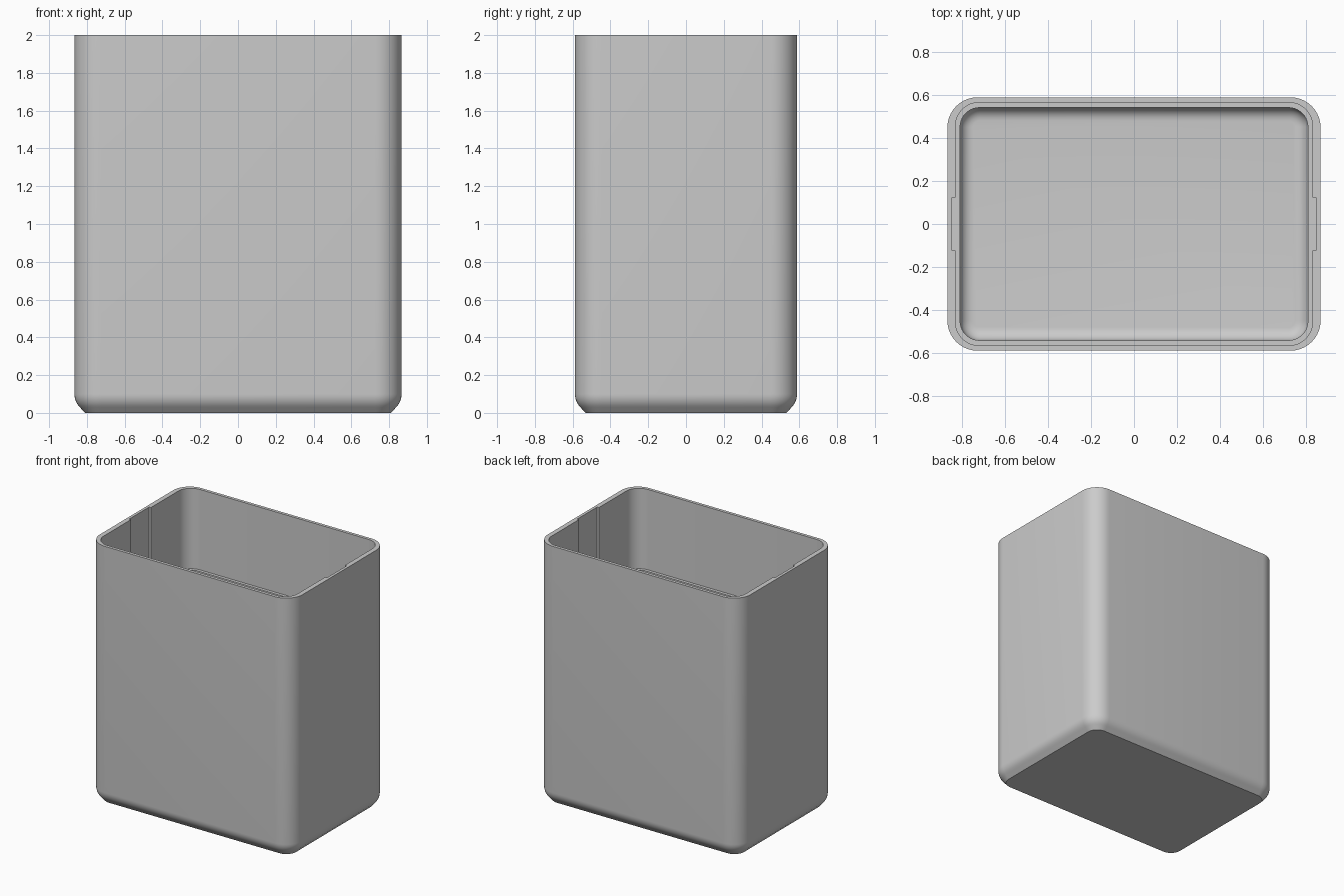
import bpy, bmesh, math

if "Cube" in bpy.data.objects:
    bpy.data.objects.remove(bpy.data.objects["Cube"])

grey = bpy.data.materials.new("plain grey")
grey.use_nodes = True
colour = (0.6, 0.6, 0.6, 1)
grey.diffuse_color = colour
grey.node_tree.nodes["Principled BSDF"].inputs["Base Color"].default_value = colour

STEPS = 10                # segments per rounded corner
OUTER = (0.866, 0.588)    # half width and half depth of the shell
UPPER = (0.829, 0.564)    # cavity above the ledge
LOWER = (0.807, 0.540)    # cavity below the ledge
LEDGE, FLOOR = 1.38, 0.05


def ring(bm, half, radius, z, inset=0.0):
    """One rounded rectangle of vertices, shrunk evenly by the inset."""
    verts = []
    r = radius - inset
    for corner, (sx, sy) in enumerate([(1, 1), (-1, 1), (-1, -1), (1, -1)]):
        for i in range(STEPS + 1):
            a = (corner + i / STEPS) * math.pi / 2
            verts.append(bm.verts.new((sx * (half[0] - radius) + r * math.cos(a),
                                       sy * (half[1] - radius) + r * math.sin(a), z)))
    return verts


def bridge(bm, a, b):
    n = len(a)
    for i in range(n):
        j = (i + 1) % n
        bm.faces.new((a[i], a[j], b[j], b[i]))


bm = bmesh.new()
rings = []

# Outside: chamfered foot blending by an arc into the straight wall
rings.append(ring(bm, OUTER, 0.14, 0, 0.056))
for i in range(7):
    a = math.radians(45) * (1 - i / 6)
    rings.append(ring(bm, OUTER, 0.14, 0.1 - 0.1 * math.sin(a), 0.1 * (1 - math.cos(a))))
rings.append(ring(bm, OUTER, 0.14, 2))

# Inside: upper cavity, ledge, lower cavity, rounded floor edge
rings.append(ring(bm, UPPER, 0.11, 2))
rings.append(ring(bm, UPPER, 0.11, LEDGE))
rings.append(ring(bm, LOWER, 0.09, LEDGE))
for i in range(7):
    a = math.radians(90) * i / 6
    rings.append(ring(bm, LOWER, 0.09, FLOOR + 0.06 * (1 - math.sin(a)),
                      0.06 * (1 - math.cos(a))))

for a, b in zip(rings, rings[1:]):
    bridge(bm, a, b)
bm.faces.new(rings[0])
bm.faces.new(rings[-1])
bmesh.ops.recalc_face_normals(bm, faces=bm.faces)

mesh = bpy.data.meshes.new("bin_shell")
bm.to_mesh(mesh)
bm.free()
mesh.materials.append(grey)
shell = bpy.data.objects.new("bin_shell", mesh)
bpy.context.collection.objects.link(shell)
bpy.context.view_layer.objects.active = shell

# Shallow slot down the inside of each short wall, open at the rim
for side in (-1, 1):
    bpy.ops.mesh.primitive_cube_add(size=1, location=(side * 0.824, 0, (LEDGE + 2.1) / 2))
    cutter = bpy.context.object
    cutter.name = "slot_cutter"
    cutter.scale = (0.04, 0.245, 2.1 - LEDGE)
    cutter.hide_render = True
    cutter.data.materials.append(grey)
    bpy.context.view_layer.update()
    bpy.context.view_layer.objects.active = shell
    cut = shell.modifiers.new("slot", "BOOLEAN")
    cut.operation = "DIFFERENCE"
    cut.solver = "EXACT"
    cut.object = cutter
    bpy.ops.object.modifier_apply(modifier=cut.name)
    bpy.data.objects.remove(cutter)

# Smooth curves, crisp edges
bpy.ops.object.select_all(action="DESELECT")
shell.select_set(True)
bpy.context.view_layer.objects.active = shell
bpy.ops.object.shade_smooth_by_angle(angle=math.radians(30))
